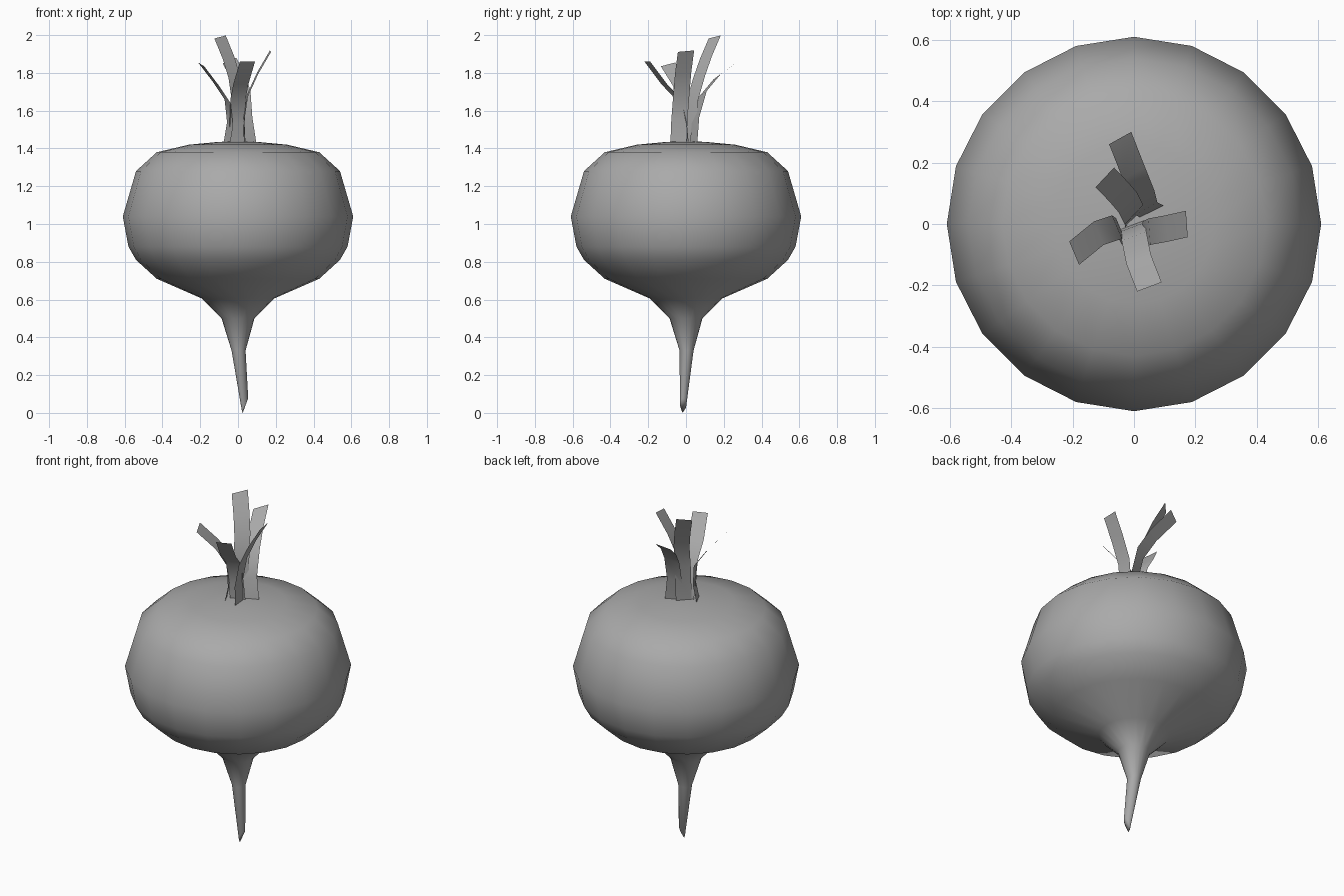
import bpy
import bmesh
from math import cos, sin, pi
from mathutils import Vector

cube = bpy.data.objects.get("Cube")
if cube:
    bpy.data.objects.remove(cube, do_unlink=True)

SIDES = 20


def make_material(name, colour):
    material = bpy.data.materials.new(name)
    material.use_nodes = True
    material.diffuse_color = colour
    shader = next(n for n in material.node_tree.nodes if n.type == "BSDF_PRINCIPLED")
    shader.inputs["Base Color"].default_value = colour
    return material


grey = make_material("plain grey", (0.4, 0.4, 0.4, 1))


def finish(bm, name):
    """Turn a bmesh into a smooth shaded object."""
    for face in bm.faces:
        face.smooth = True
    mesh = bpy.data.meshes.new(name)
    bm.to_mesh(mesh)
    bm.free()
    mesh.materials.append(grey)
    obj = bpy.data.objects.new(name, mesh)
    bpy.context.collection.objects.link(obj)
    return obj


def add_ring(bm, height, radius, cx=0, cy=0, slope=0):
    """Ring of vertices around the root, optionally tilted along x."""
    ring = []
    for i in range(SIDES):
        angle = 2 * pi * i / SIDES
        x, y = radius * cos(angle), radius * sin(angle)
        ring.append(bm.verts.new((cx + x, cy + y, height + slope * x)))
    return ring


def build_root():
    # Bulb outline from crown to neck as (height, radius)
    outline = [(1.435, 0.1), (1.42, 0.26), (1.38, 0.43), (1.28, 0.54),
               (1.04, 0.61), (0.88, 0.58), (0.81, 0.54), (0.71, 0.43),
               (0.605, 0.19), (0.5, 0.087)]
    bm = bmesh.new()
    rings = [add_ring(bm, height, radius) for height, radius in outline]
    # Thin tap root, bending aside to a slanted tip
    rings.append(add_ring(bm, 0.33, 0.037, 0.003, 0.003))
    rings.append(add_ring(bm, 0.046, 0.017, 0.037, -0.015, slope=1.9))
    for upper, lower in zip(rings, rings[1:]):
        for i in range(SIDES):
            j = (i + 1) % SIDES
            bm.faces.new((upper[i], lower[i], lower[j], upper[j]))
    # Crown centre and tip cap
    crown = bm.verts.new((0, 0, 1.438))
    for i in range(SIDES):
        bm.faces.new((crown, rings[0][i], rings[0][(i + 1) % SIDES]))
    tip = bm.verts.new((0.025, -0.018, 0))
    for i in range(SIDES):
        bm.faces.new((tip, rings[-1][(i + 1) % SIDES], rings[-1][i]))
    bmesh.ops.recalc_face_normals(bm, faces=bm.faces)
    return finish(bm, "root")


def build_leaf(name, half_width, path):
    """Flat strip swept along a path from base to tip."""
    bm = bmesh.new()
    side = Vector(half_width)
    rows = []
    for point in path:
        centre = Vector(point)
        rows.append((bm.verts.new(centre - side), bm.verts.new(centre + side)))
    for low, high in zip(rows, rows[1:]):
        bm.faces.new((low[0], low[1], high[1], high[0]))
    return finish(bm, name)


build_root()

# Cut leaf stalks spreading from the crown
build_leaf("back_leaf", (0.036, 0.02, 0.015),
           [(0.06, 0.04, 1.42), (0.04, 0.05, 1.55), (0.03, 0.09, 1.69),
            (0, 0.165, 1.78), (-0.045, 0.28, 1.865)])
build_leaf("tall_leaf", (0.03, 0.032, 0.008),
           [(0, 0.02, 1.42), (0, 0.03, 1.64), (-0.02, 0.07, 1.78),
            (-0.05, 0.105, 1.88), (-0.095, 0.152, 1.99)])
build_leaf("right_leaf", (-0.016, 0.038, 0.01),
           [(-0.06, -0.03, 1.42), (-0.042, -0.02, 1.53), (-0.055, -0.01, 1.65),
            (-0.115, -0.03, 1.74), (-0.195, -0.095, 1.845)])
build_leaf("front_leaf", (0.04, 0.015, 0),
           [(0, 0, 1.42), (-0.005, -0.01, 1.53), (0, -0.04, 1.66),
            (0.015, -0.115, 1.74), (0.05, -0.205, 1.86)])
build_leaf("left_leaf", (-0.003, 0.043, 0.004),
           [(0.035, -0.04, 1.42), (0.03, -0.035, 1.55), (0.05, -0.025, 1.68),
            (0.105, -0.015, 1.8), (0.172, 0, 1.915)])
